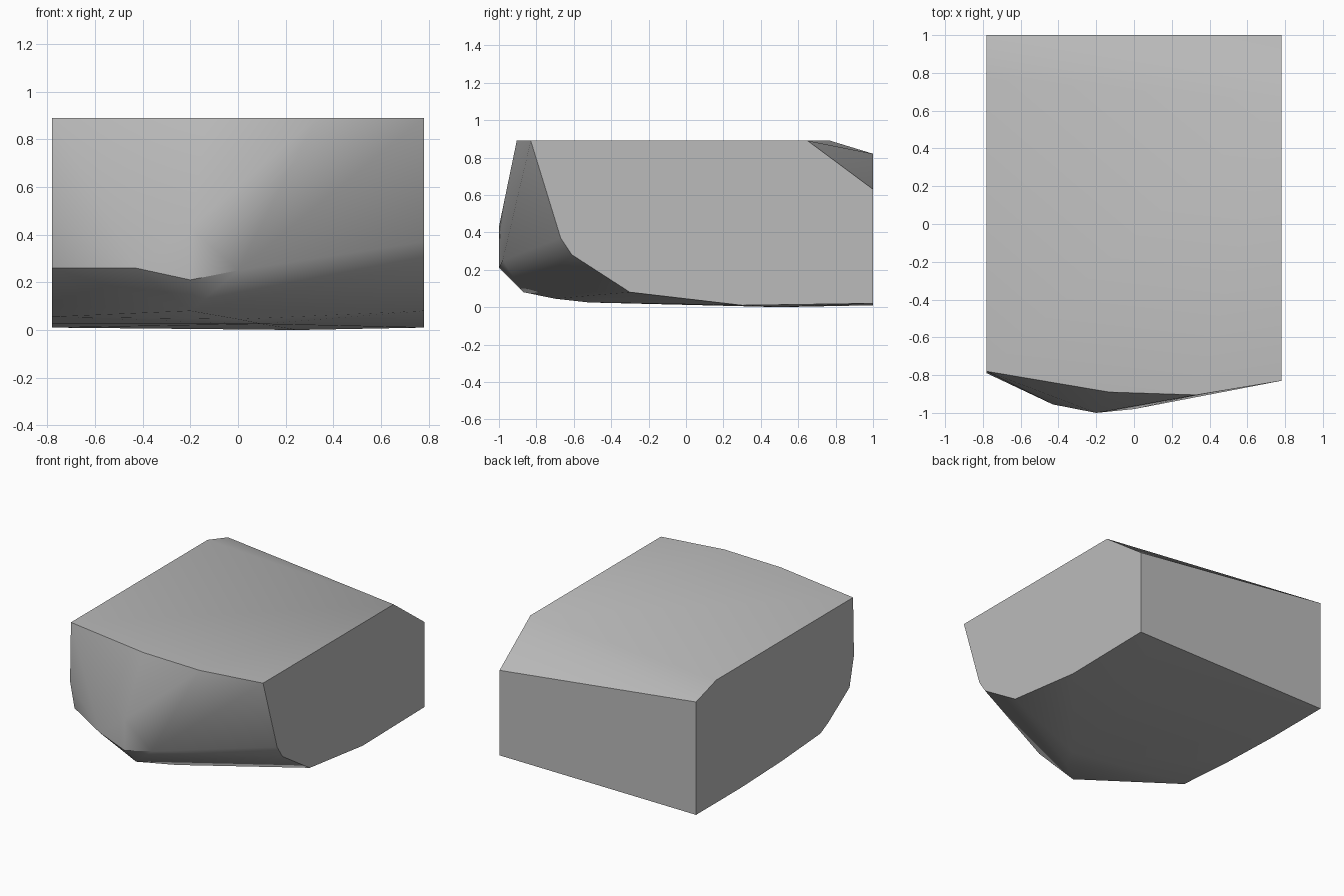
import bpy
import bmesh
from math import radians

default_cube = bpy.data.objects.get("Cube")
if default_cube:
    bpy.data.objects.remove(default_cube, do_unlink=True)

HALF_WIDTH = 0.78
TOP = 0.89


def make_material(name, color):
    material = bpy.data.materials.new(name)
    material.use_nodes = True
    material.diffuse_color = color
    shader = material.node_tree.nodes["Principled BSDF"]
    shader.inputs["Base Color"].default_value = color
    shader.inputs["Roughness"].default_value = 0.8
    return material


def side_profile(x, outline):
    """Place a (y, z) outline on one of the flat cut sides."""
    return [(x, y, z) for y, z in outline]


def hull_object(name, points, material):
    """Wrap corner points in a faceted convex shell with soft shallow folds."""
    bm = bmesh.new()
    for point in points:
        bm.verts.new(point)
    bmesh.ops.convex_hull(bm, input=bm.verts[:])
    loose = [v for v in bm.verts if not v.link_faces]
    bmesh.ops.delete(bm, geom=loose, context='VERTS')
    # Merge the coplanar triangles of the flat cuts
    bmesh.ops.dissolve_limit(bm, angle_limit=radians(0.3),
                             verts=bm.verts[:], edges=bm.edges[:])
    bmesh.ops.recalc_face_normals(bm, faces=bm.faces[:])
    mesh = bpy.data.meshes.new(name)
    bm.to_mesh(mesh)
    bm.free()
    mesh.materials.append(material)
    obj = bpy.data.objects.new(name, mesh)
    bpy.context.collection.objects.link(obj)
    bpy.ops.object.select_all(action='DESELECT')
    obj.select_set(True)
    bpy.context.view_layer.objects.active = obj
    bpy.ops.object.shade_smooth_by_angle(angle=radians(30))
    return obj


# Flat left cut, with the deep sloping rear corner
left_side = side_profile(HALF_WIDTH, [
    (-0.83, TOP), (-0.67, 0.37), (-0.61, 0.28), (-0.3, 0.08),
    (0.3, 0.01), (1, 0.02), (1, 0.63), (0.65, TOP)])

# Flat right cut, with a shallow rear corner
right_side = side_profile(-HALF_WIDTH, [
    (-0.78, TOP), (-0.79, 0.47), (-0.74, 0.26), (-0.5, 0.1),
    (-0.41, 0.055), (0.03, 0.025), (0.5, 0.01), (1, 0.01),
    (1, 0.82), (0.77, TOP)])

# Bulging front: top rim, nose and lower brow
front_rim = [(-0.13, -0.89, TOP), (0.33, -0.905, TOP)]
front_nose = [(-0.2, -1, 0.43), (-0.2, -1, 0.21),
              (-0.43, -0.955, 0.26), (0, -0.98, 0.25)]

# Gently rounded underside
underside = [(-0.2, -0.87, 0.08), (0, -0.7, 0.045),
             (0.1, -0.52, 0.025), (0.25, 0.5, 0)]

stone = make_material("stone grey", (0.5, 0.5, 0.5, 1))
hull_object("stone_block",
            left_side + right_side + front_rim + front_nose + underside,
            stone)
